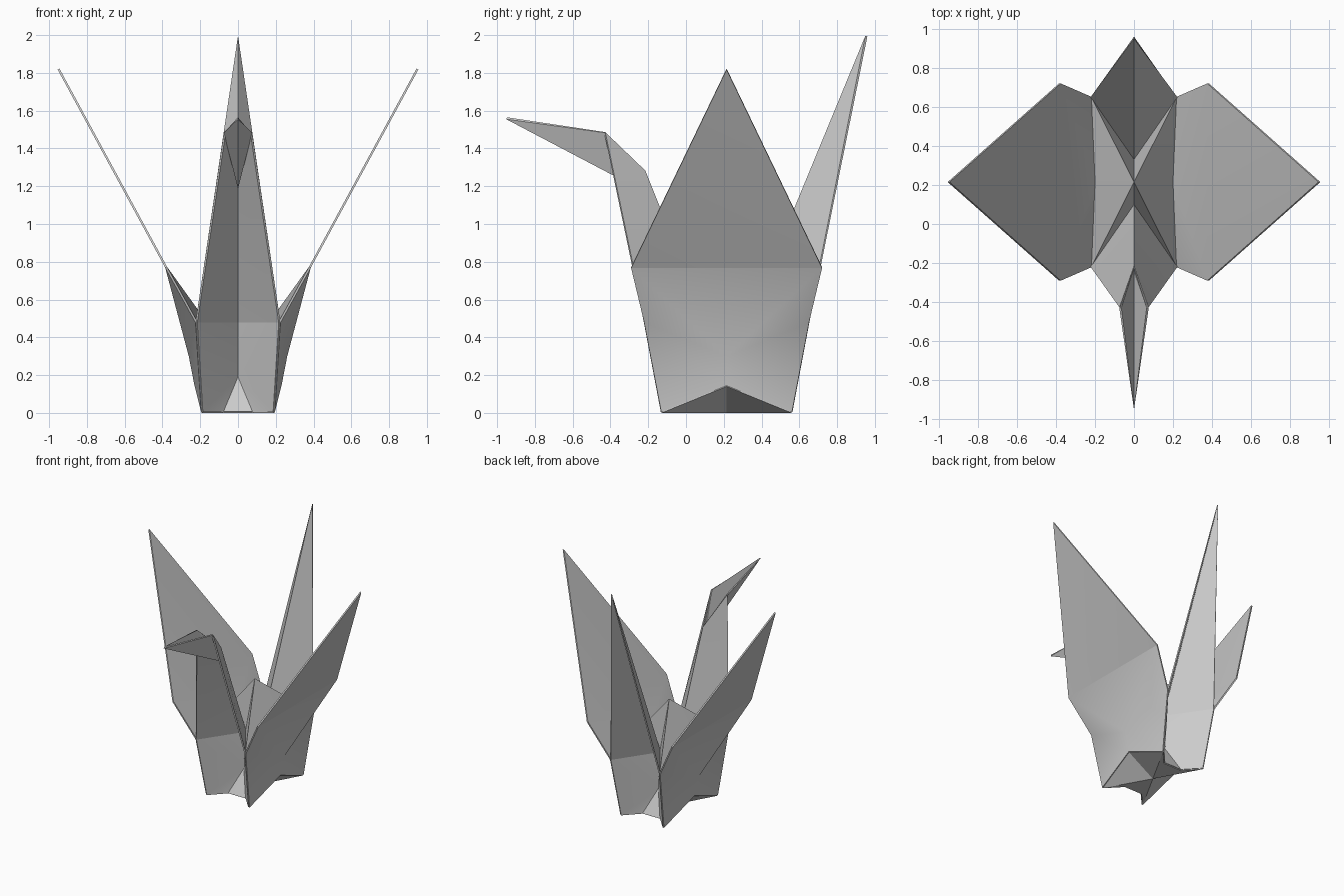
import bpy
import bmesh
from math import radians

cube = bpy.data.objects.get("Cube")
if cube:
    bpy.data.objects.remove(cube, do_unlink=True)

PAPER = 0.011      # paper thickness
MID = 0.215        # y of the body's centre

paper = bpy.data.materials.new("grey_paper")
paper.use_nodes = True
grey = (0.6, 0.6, 0.6, 1)
paper.diffuse_color = grey
for node in paper.node_tree.nodes:
    if node.type == "BSDF_PRINCIPLED":
        node.inputs["Base Color"].default_value = grey
        node.inputs["Roughness"].default_value = 0.8


def back(p):
    """Mirror a point from the front half to the back half."""
    return (p[0], 2 * MID - p[1], p[2])


def flip(p):
    return (-p[0], p[1], p[2])


def sheet(name, faces, both_sides=True, both_ends=False, smooth=12):
    """Folded sheet of paper from a few facets, mirrored and given thickness."""
    if both_ends:
        faces = faces + [[back(p) for p in reversed(f)] for f in faces]
    if both_sides:
        faces = faces + [[flip(p) for p in reversed(f)] for f in faces]
    bm = bmesh.new()
    for f in faces:
        bm.faces.new([bm.verts.new(p) for p in f])
    bmesh.ops.remove_doubles(bm, verts=bm.verts, dist=0.0005)
    bmesh.ops.recalc_face_normals(bm, faces=bm.faces)
    mesh = bpy.data.meshes.new(name)
    bm.to_mesh(mesh)
    bm.free()
    mesh.materials.append(paper)
    obj = bpy.data.objects.new(name, mesh)
    bpy.context.collection.objects.link(obj)
    bpy.ops.object.select_all(action="DESELECT")
    obj.select_set(True)
    bpy.context.view_layer.objects.active = obj
    mod = obj.modifiers.new("thickness", "SOLIDIFY")
    mod.thickness = PAPER
    mod.offset = 0
    bpy.ops.object.modifier_apply(modifier=mod.name)
    bpy.ops.object.shade_smooth_by_angle(angle=radians(smooth))
    return obj


# Shared fold points, left front quarter
foot = (0.19, -0.13, 0.005)
shoulder = (0.22, -0.22, 0.48)
wing_corner = (0.38, -0.29, 0.77)
wing_tip = (0.95, MID, 1.82)
wing_root = (0.20, MID, 0.52)
pinch_top = (0.255, MID, 0.30)
pinch_low = (0.225, MID, 0.145)
hump_peak = (0, MID, 0.86)
base_centre = (0, MID, 0.005)
fold_root = (0, 0.10, 0.48)
fold_low = (0, 0.08, 0.19)
gusset = (0.08, -0.01, 0.005)
gusset_mid = (0, -0.01, 0.005)

# Neck and head
neck_top = (0.07, -0.43, 1.485)
neck_bend = (0, -0.22, 1.28)
head_root = (0, -0.25, 1.19)
beak = (0, -0.95, 1.56)
sheet("neck", [[shoulder, fold_root, neck_bend],
               [shoulder, neck_bend, neck_top]])
sheet("head", [[neck_top, head_root, beak],
               [neck_top, neck_bend, head_root]])

# Tail
tail_tip = (0, 0.955, 1.995)
sheet("tail", [[back(shoulder), tail_tip, back(fold_root)]])

# Wings: the upper sheet, and the outer layer that flares to the pinched side
for side, place in (("left", lambda p: p), ("right", flip)):
    upper = [[wing_tip, wing_corner, back(wing_corner)],
             [wing_corner, shoulder, wing_root],
             [wing_corner, wing_root, back(wing_corner)],
             [back(wing_corner), wing_root, back(shoulder)]]
    outer = [[wing_corner, pinch_top, back(wing_corner)],
             [wing_corner, shoulder, pinch_top],
             [back(wing_corner), pinch_top, back(shoulder)]]
    flank = [[shoulder, foot, pinch_low, pinch_top]]
    flank += [[back(p) for p in reversed(f)] for f in flank]
    sheet(side + "_wing", [[place(p) for p in f] for f in upper], False)
    sheet(side + "_side", [[place(p) for p in f] for f in outer + flank],
          False, smooth=35)

# Hump between the wings
sheet("body_hump", [[hump_peak, wing_root, shoulder],
                    [hump_peak, shoulder, fold_root]], both_ends=True, smooth=25)

# Lower folds under neck and tail
sheet("lower_folds", [[shoulder, fold_root, fold_low],
                      [shoulder, fold_low, foot],
                      [foot, fold_low, gusset],
                      [gusset, fold_low, gusset_mid]], both_ends=True)

# Star-shaped underside
sheet("underside", [[foot, pinch_low, base_centre],
                    [foot, base_centre, gusset],
                    [gusset, base_centre, gusset_mid]], both_ends=True)
